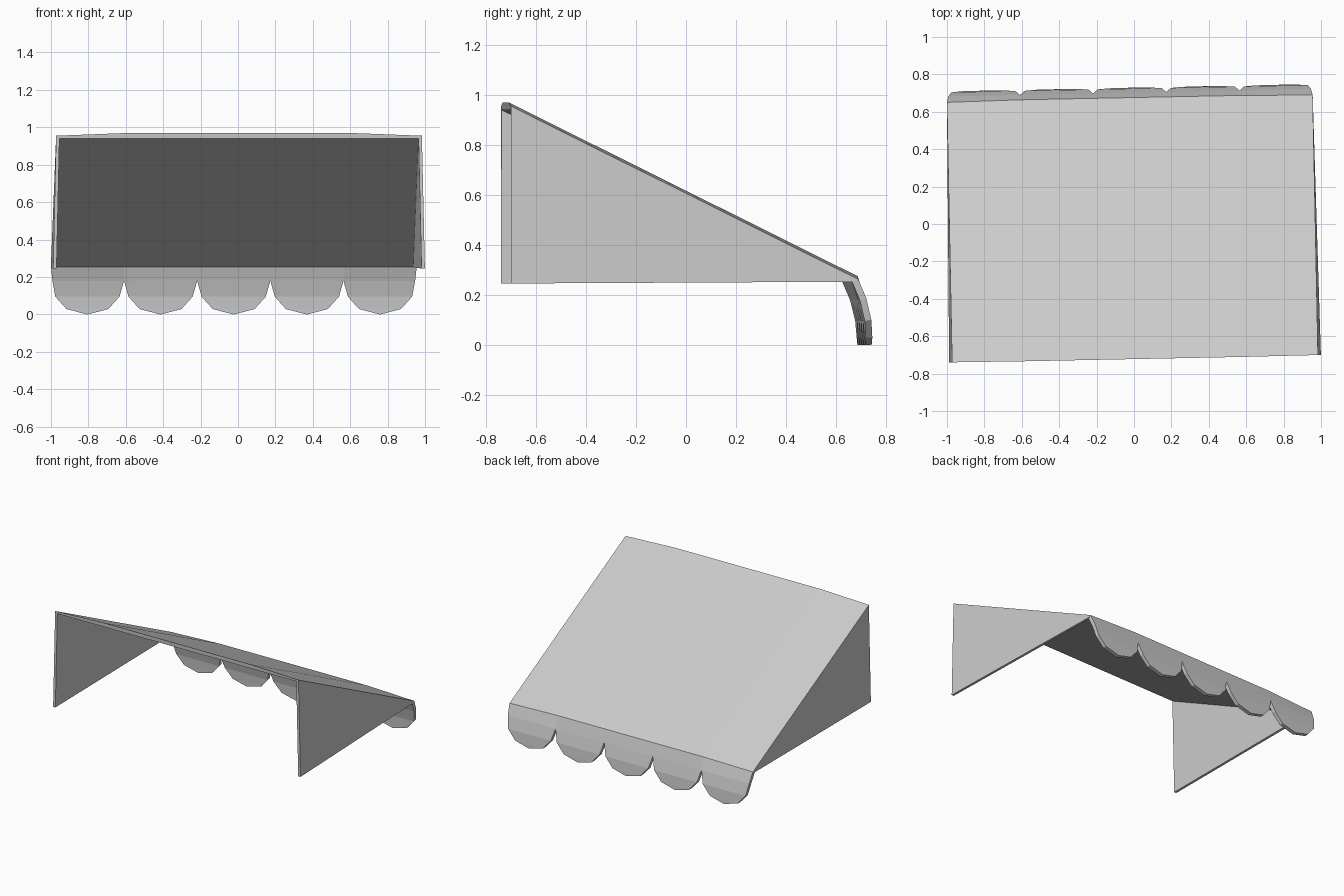
import bpy, bmesh
from mathutils import Matrix, Vector

if "Cube" in bpy.data.objects:
    bpy.data.objects.remove(bpy.data.objects["Cube"])

HALF = 0.978                      # half width of the canopy
COUNT = 5                         # scallops
STEP = 2 * HALF / COUNT
PLACE = Matrix.Rotation(0.020, 4, 'Z') @ Matrix.Translation((-0.009, 0, 0))


def make(name, polys):
    """Object from a list of polygons given as point lists."""
    bm = bmesh.new()
    for poly in polys:
        bm.faces.new([bm.verts.new(PLACE @ Vector(p)) for p in poly])
    bmesh.ops.remove_doubles(bm, verts=bm.verts, dist=0.0005)
    bmesh.ops.recalc_face_normals(bm, faces=bm.faces)
    me = bpy.data.meshes.new(name)
    bm.to_mesh(me)
    bm.free()
    ob = bpy.data.objects.new(name, me)
    bpy.context.collection.objects.link(ob)
    return ob


def prism(a, b):
    """Closed solid between two matching outlines."""
    n = len(a)
    return [a, b[::-1]] + [[a[i], b[i], b[(i + 1) % n], a[(i + 1) % n]] for i in range(n)]


# sloping canopy sheet, slightly bulged along its width
k = HALF - STEP
back = [(-HALF, -.72, .94), (HALF, -.72, .94), (HALF, -.72, .955),
        (k, -.722, .97), (-k, -.722, .97), (-HALF, -.72, .955)]
front = [(-HALF, .65, .252), (HALF, .65, .252), (HALF, .67, .262),
         (k, .676, .274), (-k, .676, .274), (-HALF, .67, .262)]
make("canopy_sheet", prism(back, front))

# triangular side panels, flaring a little at the back bottom corner
for side, s in (("left", -1), ("right", 1)):
    outline = [(HALF, -.72, .952), (HALF, .665, .252), (.994, -.72, .245)]
    outer = [(s * x, y, z) for x, y, z in outline]
    inner = [(s * (x - .018), y, z) for x, y, z in outline]
    make(side + "_side_panel", prism(outer, inner))

# scalloped valance: rows of (y, z, half width of one scallop)
rows = [(.67, .262, STEP / 2), (.702, .187, STEP / 2), (.723, .10, .172),
        (.728, .03, .112), (.729, 0, 0)]
polys = []
for i in range(COUNT):
    cx = -HALF + STEP * (i + .5)
    pts = []
    for r, (y, z, h) in enumerate(rows):
        pair = []
        for edge, s in ((i, -1), (i + 1, 1)):
            end = edge in (0, COUNT)
            x = cx + s * h
            if r == 1 and end:
                x -= s * .008
            lift = 1 if r == 0 and not end else 0
            pair.append((x, y + .006 * lift, z + .012 * lift))
        pts.append(pair)
    for a, b in zip(pts, pts[1:]):
        tip = [b[0]] if a is pts[-2] else [b[0], b[1]]
        polys.append([a[1], a[0]] + tip)
valance = make("scalloped_valance", polys)

# make the valance face outward, then thicken it inward
bm = bmesh.new()
bm.from_mesh(valance.data)
bm.normal_update()
if sum(f.normal.y for f in bm.faces) < 0:
    bmesh.ops.reverse_faces(bm, faces=bm.faces)
bm.to_mesh(valance.data)
bm.free()
mod = valance.modifiers.new("thickness", 'SOLIDIFY')
mod.thickness = .027
mod.offset = -1
